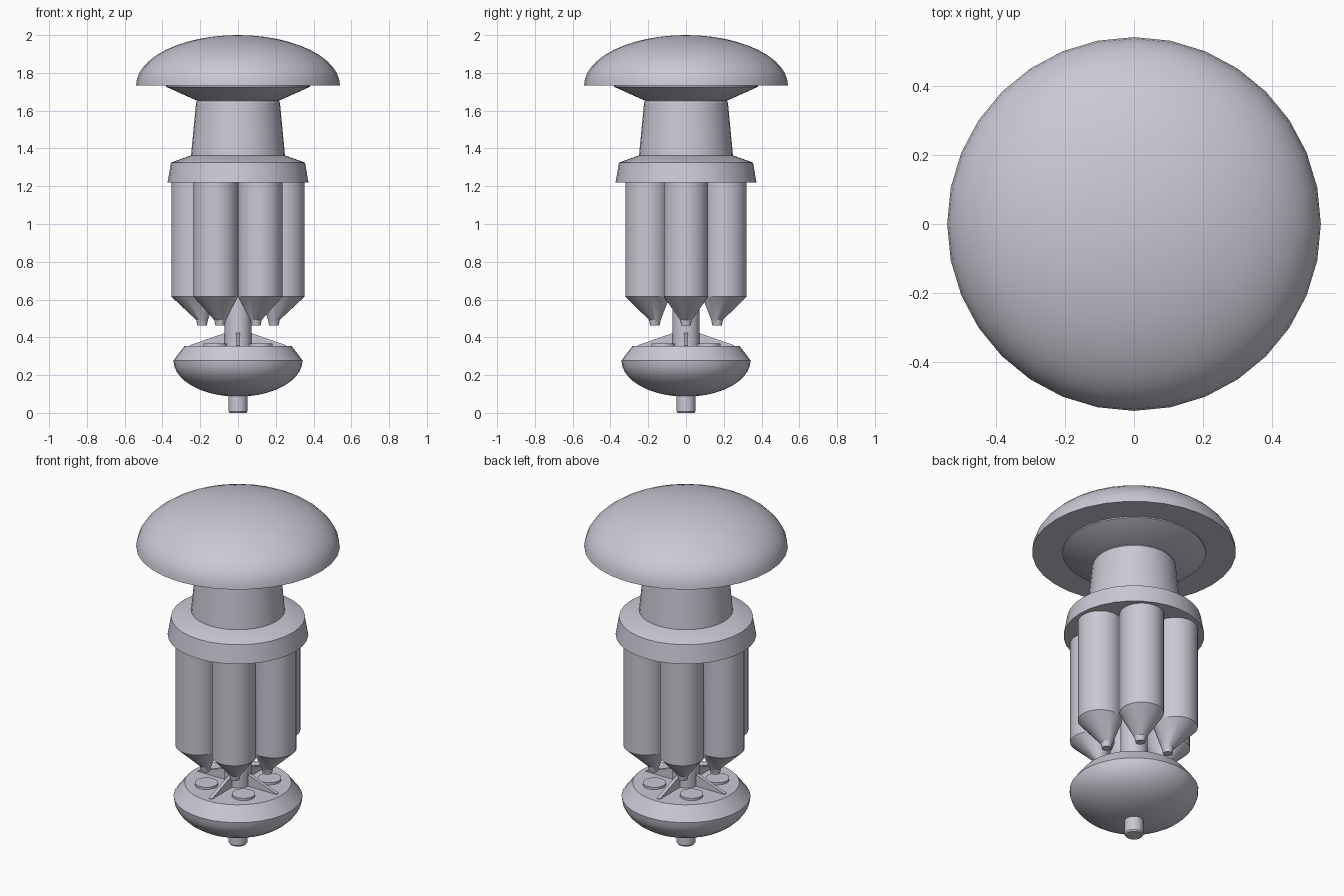
import bpy, bmesh, math
from math import cos, sin, pi

cube = bpy.data.objects.get("Cube")
if cube:
    bpy.data.objects.remove(cube, do_unlink=True)

COLOUR = (0.59, 0.58, 0.66, 1)
metal = bpy.data.materials.new("pale grey metal")
metal.use_nodes = True
metal.diffuse_color = COLOUR
metal.node_tree.nodes["Principled BSDF"].inputs["Base Color"].default_value = COLOUR


def finish(name, bm):
    """Turn a bmesh into a smooth shaded object with sharp edges kept."""
    bmesh.ops.remove_doubles(bm, verts=bm.verts, dist=1e-5)
    bmesh.ops.recalc_face_normals(bm, faces=bm.faces)
    mesh = bpy.data.meshes.new(name)
    bm.to_mesh(mesh)
    bm.free()
    mesh.materials.append(metal)
    obj = bpy.data.objects.new(name, mesh)
    bpy.context.collection.objects.link(obj)
    bpy.ops.object.select_all(action='DESELECT')
    obj.select_set(True)
    bpy.context.view_layer.objects.active = obj
    bpy.ops.object.shade_smooth_by_angle(angle=math.radians(28))
    return obj


def turned(name, profile, sides=32, centre=(0, 0)):
    """Loft circles (radius, z, optional x shift) into a closed solid."""
    bm = bmesh.new()
    rings = []
    for radius, z, *shift in profile:
        dx = shift[0] if shift else 0
        rings.append([bm.verts.new((centre[0] + dx + radius * cos(2 * pi * i / sides),
                                    centre[1] + radius * sin(2 * pi * i / sides), z))
                      for i in range(sides)])
    for low, high in zip(rings, rings[1:]):
        for i in range(sides):
            j = (i + 1) % sides
            bm.faces.new((low[i], low[j], high[j], high[i]))
    for ring, point in ((rings[0], profile[0]), (rings[-1], profile[-1])):
        if point[0] > 0:
            bm.faces.new(ring)
    return finish(name, bm)


def arc(radius, z, height, start, end, steps):
    """Points on an elliptical quarter profile."""
    return [(radius * cos(a), z + height * sin(a))
            for a in (start + (end - start) * i / steps for i in range(steps + 1))]


# Cap: domed top, flat underside and shallow cone below
dome = arc(0.54, 1.733, 0.267, 0, pi / 2, 12)
dome[-1] = (0, 2.0)
turned("cap_dome", dome)
turned("cap_underside_cone", [(0.222, 1.655), (0.38, 1.726), (0.38, 1.74)])

# Neck and collar
turned("neck", [(0.25, 1.35), (0.222, 1.643), (0.217, 1.65), (0.217, 1.67)])
turned("collar", [(0.373, 1.22), (0.355, 1.325), (0.25, 1.363)])

# Six tubes with nozzles that lean towards the axis
for k in range(6):
    tube = turned("tube_%d" % (k + 1),
                  [(0.025, 0.462, 0.19), (0.031, 0.492, 0.19),
                   (0.1175, 0.615, 0.235), (0.1175, 1.225, 0.235)])
    tube.rotation_euler.z = k * pi / 3

# Central column
turned("column", [(0.072, 0.34), (0.072, 1.225)])

# Base bowl with chamfered rim, and the post under it
bowl = arc(0.342, 0.278, 0.192, -pi / 2, 0, 10)
bowl[0] = (0, 0.086)
turned("base_bowl", bowl + [(0.283, 0.355)])
turned("bottom_post", [(0.044, 0), (0.05, 0.008), (0.05, 0.12)])

# Four braces and four round pads on the base
for k in range(4):
    bm = bmesh.new()
    sides = [[bm.verts.new((x, y, z)) for x, z in
              ((0.05, 0.345), (0.255, 0.345), (0.255, 0.358), (0.072, 0.422), (0.05, 0.422))]
             for y in (-0.01, 0.01)]
    for side in sides:
        bm.faces.new(side)
    for i in range(5):
        j = (i + 1) % 5
        bm.faces.new((sides[0][i], sides[0][j], sides[1][j], sides[1][i]))
    finish("brace_%d" % (k + 1), bm).rotation_euler.z = k * pi / 2
    a = pi / 4 + k * pi / 2
    turned("pad_%d" % (k + 1), [(0.062, 0.35), (0.062, 0.368)], 24,
           (0.17 * cos(a), 0.17 * sin(a)))
